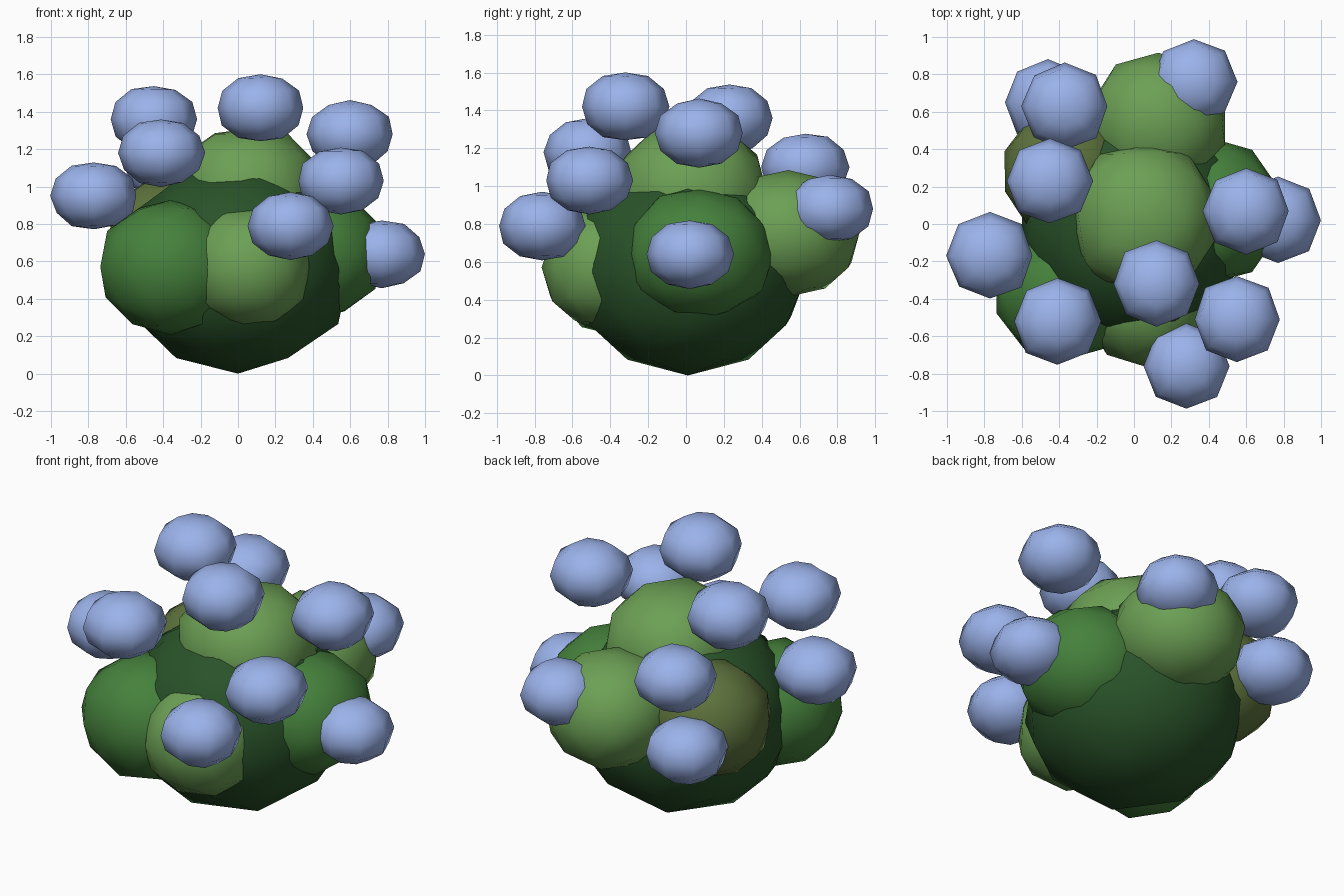
import bpy, bmesh, random
from mathutils import Vector

if "Cube" in bpy.data.objects:
    bpy.data.objects.remove(bpy.data.objects["Cube"])

random.seed(4)


def material(name, rgb):
    m = bpy.data.materials.new(name)
    m.diffuse_color = (*rgb, 1)
    m.use_nodes = True
    m.node_tree.nodes["Principled BSDF"].inputs["Base Color"].default_value = m.diffuse_color
    return m


DARK = material("dark_leaf", (0.022, 0.085, 0.022))
MID = material("mid_leaf", (0.06, 0.22, 0.045))
LIGHT = material("light_leaf", (0.15, 0.35, 0.09))
OLIVE = material("olive_leaf", (0.11, 0.17, 0.045))
BLUE = material("blue_petal", (0.33, 0.45, 0.83))


def blob(name, centre, size, mat, ico=True, jitter=0.02, boxy=2.0, crown=0.0):
    """Slightly irregular smooth-shaded low-poly ball; boxy > 2 squares it off."""
    bm = bmesh.new()
    if ico:
        bmesh.ops.create_icosphere(bm, subdivisions=2, radius=1)
    else:
        bmesh.ops.create_uvsphere(bm, u_segments=8, v_segments=6, radius=1)
    for v in bm.verts:
        p = v.co / sum(abs(a) ** boxy for a in v.co) ** (1 / boxy)
        p *= 1 + random.uniform(-jitter, jitter)
        if 0 < p.z < 0.95:
            p *= 1 + crown * p.z
        v.co = Vector(a * s + c for a, s, c in zip(p, size, centre))
    for f in bm.faces:
        f.smooth = True
    me = bpy.data.meshes.new(name)
    bm.to_mesh(me)
    bm.free()
    me.materials.append(mat)
    ob = bpy.data.objects.new(name, me)
    bpy.context.collection.objects.link(ob)


# Dark core of the bush, fuller near the crown
blob("bush_core", (0, 0.01, 0.56), (0.63, 0.64, 0.56), DARK, jitter=0, crown=0.07)

# Overlapping leaf clumps
blob("leaf_clump_front_left", (-0.36, -0.36, 0.57), (0.39, 0.37, 0.36), MID, boxy=2.05)
blob("leaf_clump_front", (0.06, -0.41, 0.57), (0.34, 0.35, 0.33), LIGHT, boxy=2.15)
blob("leaf_clump_right", (0.40, 0.07, 0.64), (0.38, 0.39, 0.345), MID, boxy=2.2)
blob("leaf_clump_top", (0.05, 0.03, 0.97), (0.38, 0.395, 0.345), LIGHT, boxy=2.5)
blob("leaf_clump_back", (0.13, 0.54, 0.75), (0.375, 0.375, 0.33), LIGHT, boxy=2.15)
blob("leaf_clump_back_left", (-0.36, 0.28, 0.72), (0.345, 0.345, 0.34), OLIVE, boxy=2.1)

# Flower heads
heads = [(0.12, -0.32, 1.42), (-0.45, 0.23, 1.36), (0.60, 0.07, 1.28),
         (-0.41, -0.52, 1.18), (0.55, -0.51, 1.03), (-0.77, -0.17, 0.95),
         (0.28, -0.76, 0.79), (0.77, 0.02, 0.64), (-0.37, 0.63, 1.10),
         (-0.46, 0.65, 0.69), (0.32, 0.76, 0.88)]
for i, c in enumerate(heads, 1):
    blob(f"flower_head_{i}", c, (0.23, 0.23, 0.18), BLUE, ico=False, jitter=0.02, boxy=2.15)
